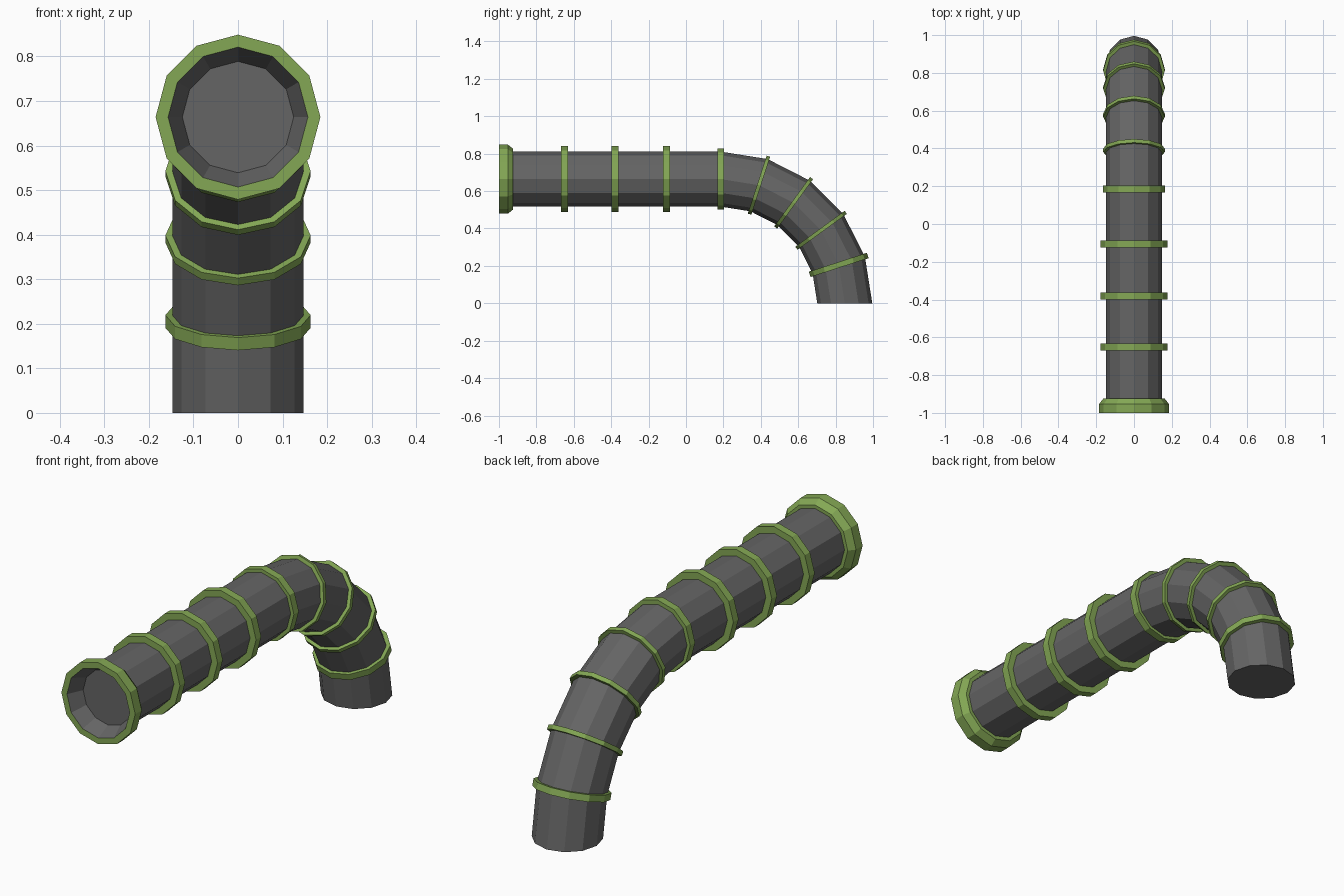
import bpy, bmesh
from math import sin, cos, pi, radians
from mathutils import Vector

if "Cube" in bpy.data.objects:
    bpy.data.objects.remove(bpy.data.objects["Cube"])

SIDES = 12
H = 0.664          # axis height, also the bend radius
Y0 = 0.185         # where the bend starts


def material(name, rgb):
    m = bpy.data.materials.new(name)
    m.diffuse_color = (*rgb, 1)
    m.use_nodes = True
    m.node_tree.nodes["Principled BSDF"].inputs["Base Color"].default_value = m.diffuse_color
    return m


GREY = material("dark_grey", (0.13, 0.13, 0.13))
GREEN = material("green", (0.23, 0.39, 0.09))


def straight(y):
    """Frame on the level run: centre, tangent, outward."""
    return Vector((0, y, H)), Vector((0, 1, 0)), Vector((0, 0, 1))


def bend(deg):
    """Frame on the elbow."""
    a = radians(deg)
    out = Vector((0, sin(a), cos(a)))
    return Vector((0, Y0, 0)) + out * H, Vector((0, cos(a), -sin(a))), out


def loft(name, stations, mat, closed=False):
    """Skin 12-sided loops; each station is (frame, offset along tangent, radius)."""
    bm = bmesh.new()
    loops = []
    for (c, t, out), off, r in stations:
        loops.append([bm.verts.new(c + t * off + out * (r * cos(a)) + Vector((r * sin(a), 0, 0)))
                      for a in (2 * pi * i / SIDES for i in range(SIDES))])
    pairs = list(zip(loops, loops[1:]))
    if closed:
        pairs.append((loops[-1], loops[0]))
    else:
        bm.faces.new(loops[0])
        bm.faces.new(loops[-1])
    for a, b in pairs:
        for i in range(SIDES):
            j = (i + 1) % SIDES
            bm.faces.new((a[i], a[j], b[j], b[i]))
    bmesh.ops.recalc_face_normals(bm, faces=bm.faces)
    me = bpy.data.meshes.new(name)
    bm.to_mesh(me)
    bm.free()
    me.materials.append(mat)
    bpy.context.collection.objects.link(bpy.data.objects.new(name, me))


def band(name, frame, radius, width):
    loft(name, [(frame, -width / 2, 0.14), (frame, -width / 2, radius),
                (frame, width / 2, radius), (frame, width / 2, 0.14)], GREEN, True)


# Pipe: recessed mouth, level run, elbow down to the ground
pipe = [(straight(-0.93), 0, 0.125), (straight(-1), 0, 0.157), (straight(-0.925), 0, 0.147)]
pipe += [(bend(18 * i), 0, 0.147) for i in range(6)]
loft("pipe", pipe, GREY)

# Flared rim around the mouth
loft("mouth_rim", [(straight(y), 0, r) for y, r in
     ((-1, 0.157), (-1, 0.185), (-0.953, 0.185), (-0.925, 0.163), (-0.925, 0.14))], GREEN, True)

# Bands on the level run
for i, y in enumerate((-0.65, -0.38, -0.105)):
    band(f"run_band_{i + 1}", straight(y), 0.177, 0.037)

# Bands at the elbow joints
for i, w in enumerate((0.035, 0.02, 0.02, 0.02, 0.03)):
    band(f"elbow_band_{i + 1}", bend(18 * i), 0.163, w)
